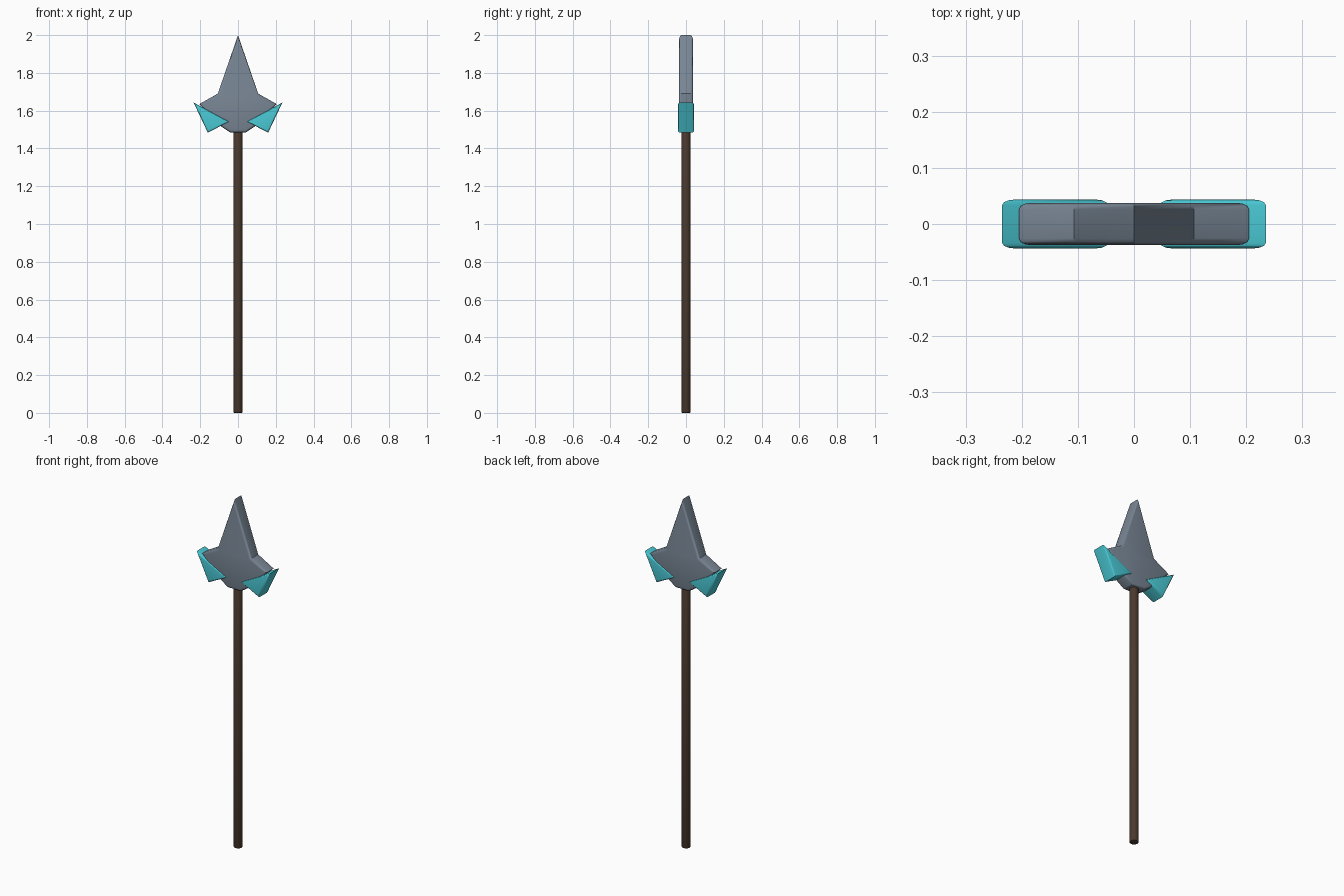
import bpy, bmesh

if "Cube" in bpy.data.objects:
    bpy.data.objects.remove(bpy.data.objects["Cube"])


def finish(name, bm, color):
    bmesh.ops.recalc_face_normals(bm, faces=bm.faces)
    me = bpy.data.meshes.new(name)
    bm.to_mesh(me)
    bm.free()
    ob = bpy.data.objects.new(name, me)
    bpy.context.collection.objects.link(ob)
    mat = bpy.data.materials.new(name + "_mat")
    mat.diffuse_color = (*color, 1)
    mat.use_nodes = True
    mat.node_tree.nodes["Principled BSDF"].inputs["Base Color"].default_value = mat.diffuse_color
    me.materials.append(mat)
    bpy.ops.object.select_all(action='DESELECT')
    ob.select_set(True)
    bpy.context.view_layer.objects.active = ob
    bpy.ops.object.shade_smooth_by_angle(angle=0.55)
    return ob


def plate(name, outline, half, bevel, color):
    """Extrude an XZ outline along Y and round the rims of both faces."""
    bm = bmesh.new()
    front = bm.faces.new([bm.verts.new((x, -half, z)) for x, z in outline])
    ext = bmesh.ops.extrude_face_region(bm, geom=[front], use_keep_orig=True)
    moved = [v for v in ext["geom"] if isinstance(v, bmesh.types.BMVert)]
    bmesh.ops.translate(bm, verts=moved, vec=(0, 2 * half, 0))
    bmesh.ops.recalc_face_normals(bm, faces=bm.faces)
    rims = [e for e in bm.edges
            if abs(e.verts[0].co.y - e.verts[1].co.y) < 1e-5]
    bmesh.ops.bevel(bm, geom=rims, offset=bevel, segments=3, profile=0.5,
                    affect='EDGES', clamp_overlap=True)
    return finish(name, bm, color)


# Shaft with softened ends
bm = bmesh.new()
bmesh.ops.create_cone(bm, cap_ends=True, segments=12, radius1=0.024,
                      radius2=0.024, depth=1.55)
bmesh.ops.translate(bm, verts=bm.verts, vec=(0, 0, 0.775))
caps = [e for e in bm.edges if abs(e.verts[0].co.z - e.verts[1].co.z) < 1e-5]
bmesh.ops.bevel(bm, geom=caps, offset=0.005, segments=2, profile=0.5,
                affect='EDGES')
finish("shaft", bm, (0.07, 0.042, 0.027))

# Blade, one side of the outline mirrored about the centre line
side = [(0.107, 1.69), (0.205, 1.635), (0.09, 1.517), (0.042, 1.485)]
outline = [(0, 2.0)] + side + [(-x, z) for x, z in reversed(side)]
plate("blade", outline, 0.0375, 0.012, (0.19, 0.24, 0.3))

# Side fins
fin = [(0.235, 1.643), (0.046, 1.542), (0.16, 1.484)]
for s, label in ((1, "right"), (-1, "left")):
    plate(label + "_fin", [(s * x, z) for x, z in fin], 0.0435, 0.01,
          (0.07, 0.6, 0.68))
